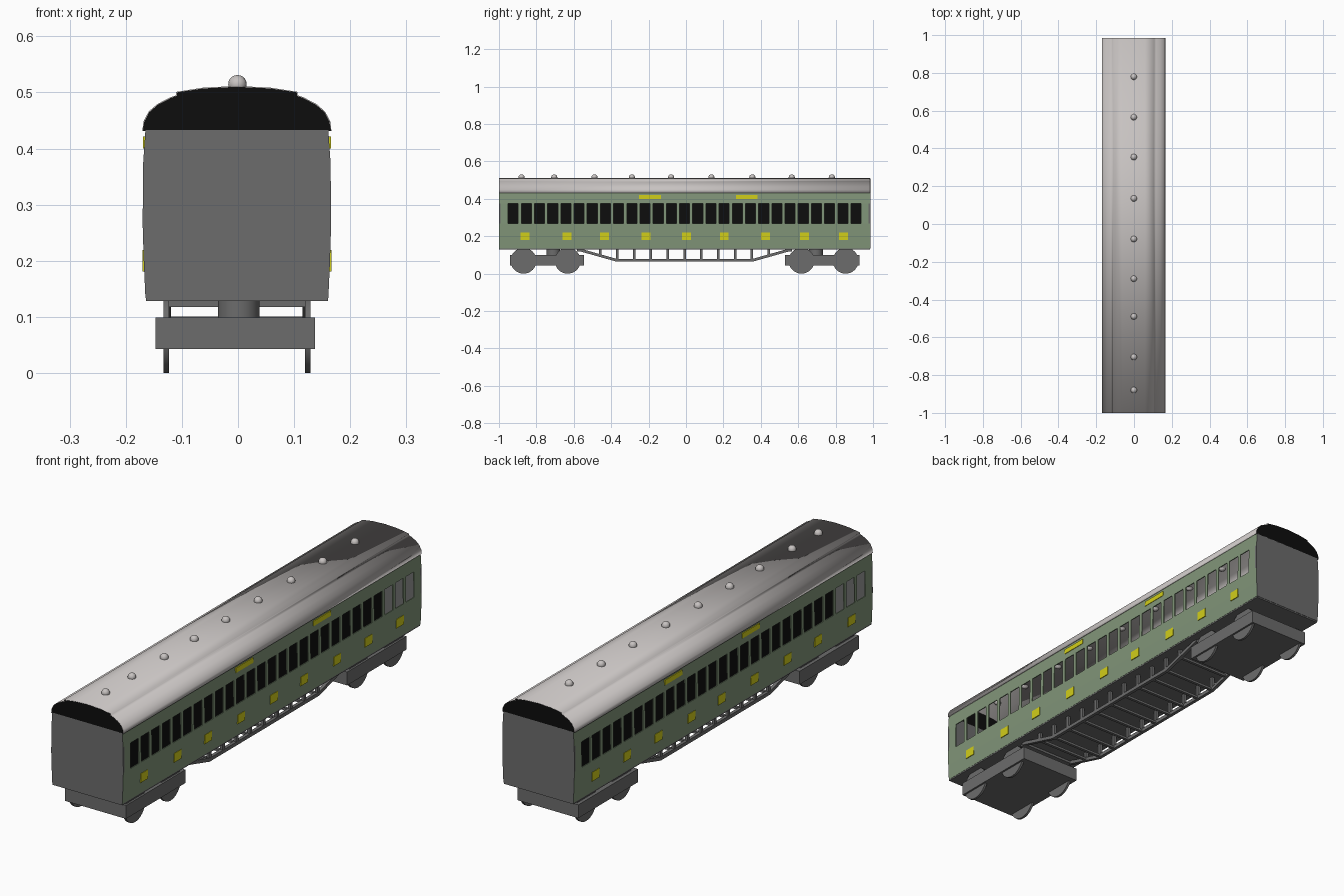
import bpy, bmesh, math
from mathutils import Matrix

if "Cube" in bpy.data.objects:
    bpy.data.objects.remove(bpy.data.objects["Cube"])

OX, OY = -0.002, -0.0075      # body centre
HL = 0.9925                   # half length

def mat(name, *rgb):
    m = bpy.data.materials.new(name)
    m.diffuse_color = (*rgb, 1)
    m.use_nodes = True
    m.node_tree.nodes["Principled BSDF"].inputs["Base Color"].default_value = m.diffuse_color
    return m

GREEN = mat("sage_green", 0.22, 0.30, 0.19)
ROOF = mat("light_grey", 0.57, 0.54, 0.53)
GREY = mat("dark_grey", 0.15, 0.15, 0.15)
BLACK = mat("black", 0.004, 0.004, 0.004)
YELLOW = mat("yellow", 0.64, 0.62, 0.01)

def finish(name, bm, m, thick=0, smooth=False):
    me = bpy.data.meshes.new(name)
    if not thick:
        bmesh.ops.recalc_face_normals(bm, faces=bm.faces)
    bm.to_mesh(me)
    bm.free()
    me.materials.append(m)
    ob = bpy.data.objects.new(name, me)
    ob.location = (OX, OY, 0)
    bpy.context.collection.objects.link(ob)
    if thick:
        s = ob.modifiers.new("thickness", 'SOLIDIFY')
        s.thickness, s.offset = thick, 0
    if smooth:
        bpy.ops.object.select_all(action='DESELECT')
        ob.select_set(True)
        bpy.context.view_layer.objects.active = ob
        bpy.ops.object.shade_smooth_by_angle(angle=math.radians(35))
    return ob

def add_box(bm, c, s):
    bmesh.ops.create_cube(bm, size=1, matrix=Matrix.Translation(c) @ Matrix.Diagonal((*s, 1)))

def boxes(name, m, items):
    bm = bmesh.new()
    for c, s in items:
        add_box(bm, c, s)
    return finish(name, bm, m)

def prism(name, m, outline, y0, y1):
    """Extrude an xz outline along y."""
    bm = bmesh.new()
    f = bm.faces.new([bm.verts.new((x, y0, z)) for x, z in outline])
    r = bmesh.ops.extrude_face_region(bm, geom=[f])
    bmesh.ops.translate(bm, vec=(0, y1 - y0, 0),
                        verts=[v for v in r["geom"] if isinstance(v, bmesh.types.BMVert)])
    return finish(name, bm, m)

# cross-section halves: (x, z)
SIDE = [(0.163, 0.134), (0.166, 0.20), (0.168, 0.267), (0.167, 0.374), (0.163, 0.433)]
CROWN = [(0.167, 0.431), (0.165, 0.448), (0.156, 0.465), (0.141, 0.478), (0.118, 0.490),
         (0.107, 0.494), (0.107, 0.500), (0.06, 0.507), (0, 0.510)]

# side walls with open windows
N, PITCH, W = 27, 0.0705, 0.054
ys = [-HL]
for i in range(N):
    c = (i - (N - 1) / 2) * PITCH
    ys += [c - W / 2, c + W / 2]
ys.append(HL)
for sx, side in ((-1, "left"), (1, "right")):
    bm = bmesh.new()
    grid = [[bm.verts.new((sx * (x - 0.002), y, z)) for x, z in SIDE] for y in ys]
    for i in range(len(ys) - 1):
        for j in range(len(SIDE) - 1):
            if j == 2 and i % 2 == 1:
                continue
            bm.faces.new((grid[i][j], grid[i + 1][j], grid[i + 1][j + 1], grid[i][j + 1]))
    finish(side + "_wall", bm, GREEN, thick=0.004)

# roof shell with raised centre panel
bm = bmesh.new()
prof = CROWN + [(-x, z) for x, z in CROWN[-2::-1]]
a = [bm.verts.new((x, -HL, z)) for x, z in prof]
b = [bm.verts.new((x, HL, z)) for x, z in prof]
for i in range(len(prof) - 1):
    bm.faces.new((a[i], b[i], b[i + 1], a[i + 1]))
finish("roof", bm, ROOF, thick=0.003, smooth=True)

# grey end walls and black roof ends
end = SIDE + [(-x, z) for x, z in SIDE[::-1]]
for s, tag in ((-1, "front"), (1, "back")):
    prism(tag + "_end_wall", GREY, end, s * (HL + 0.0005), s * (HL - 0.008))
    prism(tag + "_roof_end", BLACK, prof, s * (HL + 0.0005), s * (HL - 0.008))

# floor and dark interior partition
boxes("floor", GREY, [((0, 0, 0.132), (0.324, 2 * HL - 0.002, 0.008))])
boxes("interior_partition", BLACK, [((0, 0, 0.268), (0.006, 2 * HL - 0.03, 0.264))])

# roof vents
bm = bmesh.new()
for y in (0.787, 0.573, 0.362, 0.143, -0.072, -0.282, -0.482, -0.697, -0.872):
    bmesh.ops.create_uvsphere(bm, u_segments=16, v_segments=10, radius=0.0165,
                              matrix=Matrix.Translation((0.001, y, 0.5145)))
finish("roof_vents", bm, ROOF, smooth=True)

# yellow plates on both sides
plates = []
for s in (-1, 1):
    for y in (-0.853, -0.63, -0.427, -0.207, 0.011, 0.212, 0.432, 0.64, 0.85):
        plates.append(((s * 0.1655, y, 0.2), (0.006, 0.048, 0.038)))
    for y in (-0.185, 0.332):
        plates.append(((s * 0.1645, y, 0.411), (0.006, 0.116, 0.021)))
boxes("yellow_plates", YELLOW, plates)

# truss frame: profile in yz, posts and cross bars
LOW, TOP, T = 0.072, 0.127, 0.015
bm = bmesh.new()
path = [(-0.56, TOP), (-0.365, LOW), (0.365, LOW), (0.56, TOP)]
for sx in (-1, 1):
    rings = []
    for y, z in path:
        rings.append([bm.verts.new((sx * 0.124 + dx, y, z + dz)) for dx, dz in
                      ((-0.007, -T / 2), (0.007, -T / 2), (0.007, T / 2), (-0.007, T / 2))])
    for r, q in zip(rings, rings[1:]):
        for k in range(4):
            bm.faces.new((r[k], r[(k + 1) % 4], q[(k + 1) % 4], q[k]))
    bm.faces.new(rings[0])
    bm.faces.new(rings[-1])
for i in range(-5, 6):
    y = i * 0.09
    z = LOW if abs(y) < 0.365 else LOW + (abs(y) - 0.365) / 0.195 * (TOP - LOW)
    for sx in (-1, 1):
        add_box(bm, (sx * 0.124, y, (z + 0.132) / 2), (0.012, 0.014, 0.132 - z))
    add_box(bm, (0, y, z), (0.24, 0.012, 0.01))
for s in (-1, 1):
    add_box(bm, (0, s * 0.56, 0.126), (0.25, 0.03, 0.016))
finish("truss_frame", bm, GREY)

# bogies: slab, pivot and four wheels each
for s, tag in ((-1, "front"), (1, "back")):
    boxes(tag + "_bogie", GREY, [((-0.003, s * 0.736, 0.071), (0.284, 0.396, 0.056))])
    bm = bmesh.new()
    bmesh.ops.create_cone(bm, cap_ends=True, segments=24, radius1=0.037, radius2=0.037,
                          depth=0.036, matrix=Matrix.Translation((0.003, s * 0.702, 0.115)))
    finish(tag + "_pivot", bm, GREY, smooth=True)
    bm = bmesh.new()
    for sx in (-1, 1):
        for dy in (-0.118, 0.118):
            bmesh.ops.create_cone(bm, cap_ends=True, segments=32, radius1=0.069, radius2=0.069,
                                  depth=0.01, matrix=Matrix.Translation((sx * 0.126, s * 0.743 + dy, 0.069))
                                  @ Matrix.Rotation(math.pi / 2, 4, 'Y'))
    finish(tag + "_wheels", bm, GREY, smooth=True)
